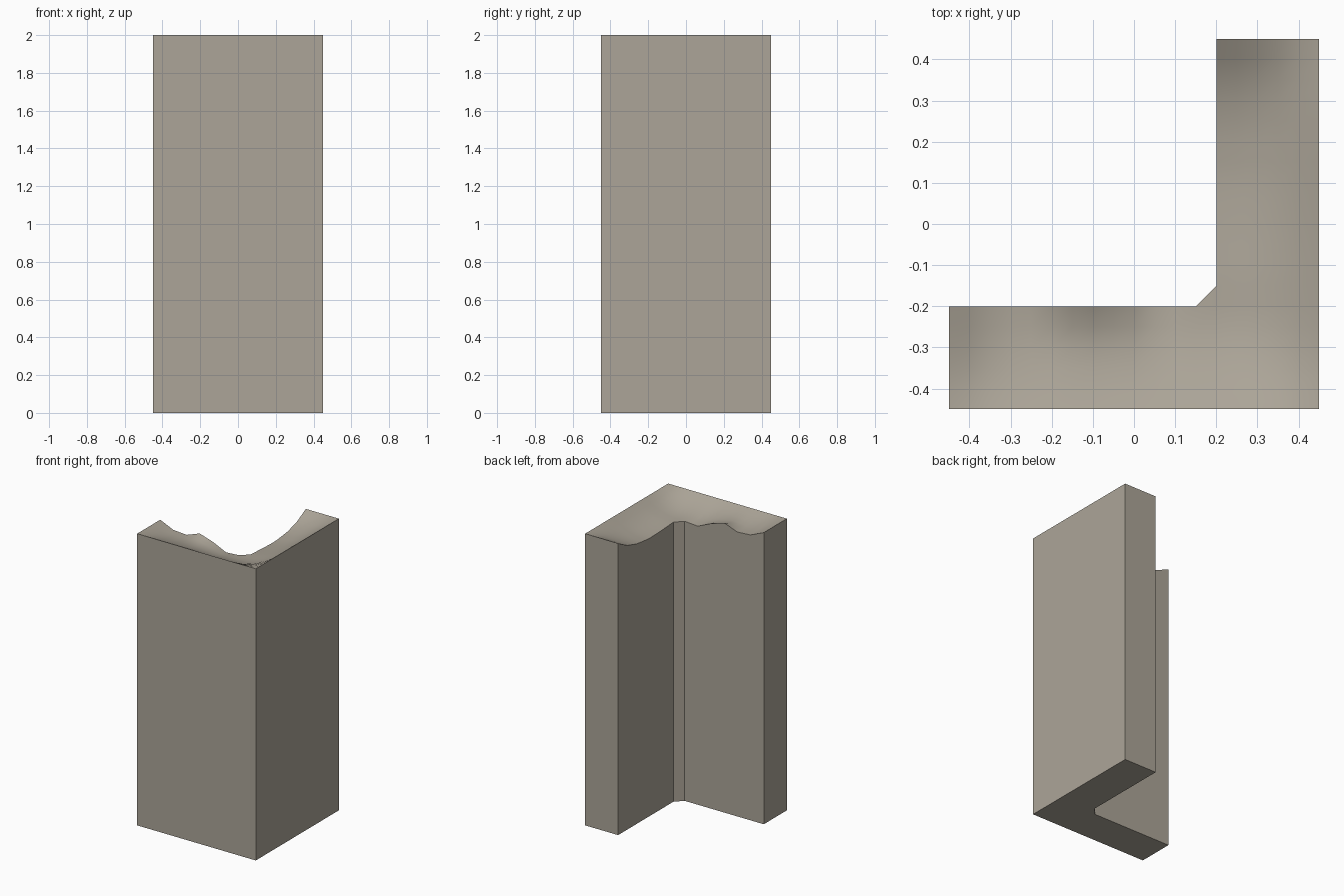
import bpy, bmesh

if "Cube" in bpy.data.objects:
    bpy.data.objects.remove(bpy.data.objects["Cube"])

STEP, HALF, INNER = 0.05, 0.45, 0.2
BASE = 0.083   # wear depth at the inner corner

# Wear depth along the inner edges (position, depth)
FRONT_EDGE = [(-.45, 0), (-.35, .043), (-.25, .05), (-.15, .014), (-.05, .045), (.05, .09), (.15, BASE)]
FRONT_MID = [(-.45, 0), (-.35, .045), (-.25, .055), (-.15, .05), (-.05, .065), (.05, .085), (.15, BASE)]
SIDE_EDGE = [(-.15, BASE), (0, .092), (.12, .095), (.25, .08), (.35, .052), (.45, 0)]


def sample(profile, t):
    """Piecewise linear lookup, clamped at both ends."""
    if t <= profile[0][0]:
        return profile[0][1]
    for (a, va), (b, vb) in zip(profile, profile[1:]):
        if t <= b:
            return va + (vb - va) * (t - a) / (b - a)
    return profile[-1][1]


def ramp(distance):
    """Quick fall from the straight outer edges to full depth inside."""
    e = min(max(distance / 0.25, 0), 1)
    return 1 - (1 - e) ** 2


def top_height(x, y):
    ey = min((y + HALF) / 0.25, 1)
    mid, edge = sample(FRONT_MID, x), sample(FRONT_EDGE, x)
    front = mid + (edge - mid) * ey ** 4
    return 2 - front * sample(SIDE_EDGE, y) / BASE * ramp(HALF - x) * ramp(HALF + y)


stone = bpy.data.materials.new("warm_grey_stone")
stone.diffuse_color = (0.413, 0.376, 0.314, 1)
stone.use_nodes = True
stone.node_tree.nodes["Principled BSDF"].inputs["Base Color"].default_value = stone.diffuse_color

# Worn top surface: L-shaped grid with a small chamfer in the inner corner
bm = bmesh.new()
verts = {}


def vert(i, j):
    if (i, j) not in verts:
        x, y = -HALF + i * STEP, -HALF + j * STEP
        verts[i, j] = bm.verts.new((x, y, top_height(x, y)))
    return verts[i, j]


for i in range(18):
    for j in range(18):
        if i >= 13 or j < 5:
            bm.faces.new([vert(i, j), vert(i + 1, j), vert(i + 1, j + 1), vert(i, j + 1)])
bm.faces.new([vert(12, 5), vert(13, 5), vert(13, 6)])

# Walls and flat base
rim = [e for e in bm.edges if e.is_boundary]
new = bmesh.ops.extrude_edge_only(bm, edges=rim)["geom"]
for v in new:
    if isinstance(v, bmesh.types.BMVert):
        v.co.z = 0
bottom = [e for e in new if isinstance(e, bmesh.types.BMEdge) and all(v.co.z == 0 for v in e.verts)]
bmesh.ops.contextual_create(bm, geom=bottom)
bmesh.ops.recalc_face_normals(bm, faces=bm.faces)

mesh = bpy.data.meshes.new("corner_wall")
bm.to_mesh(mesh)
bm.free()
wall = bpy.data.objects.new("corner_wall", mesh)
bpy.context.collection.objects.link(wall)
mesh.materials.append(stone)
bpy.context.view_layer.objects.active = wall
wall.select_set(True)
bpy.ops.object.shade_smooth_by_angle(angle=0.6)
